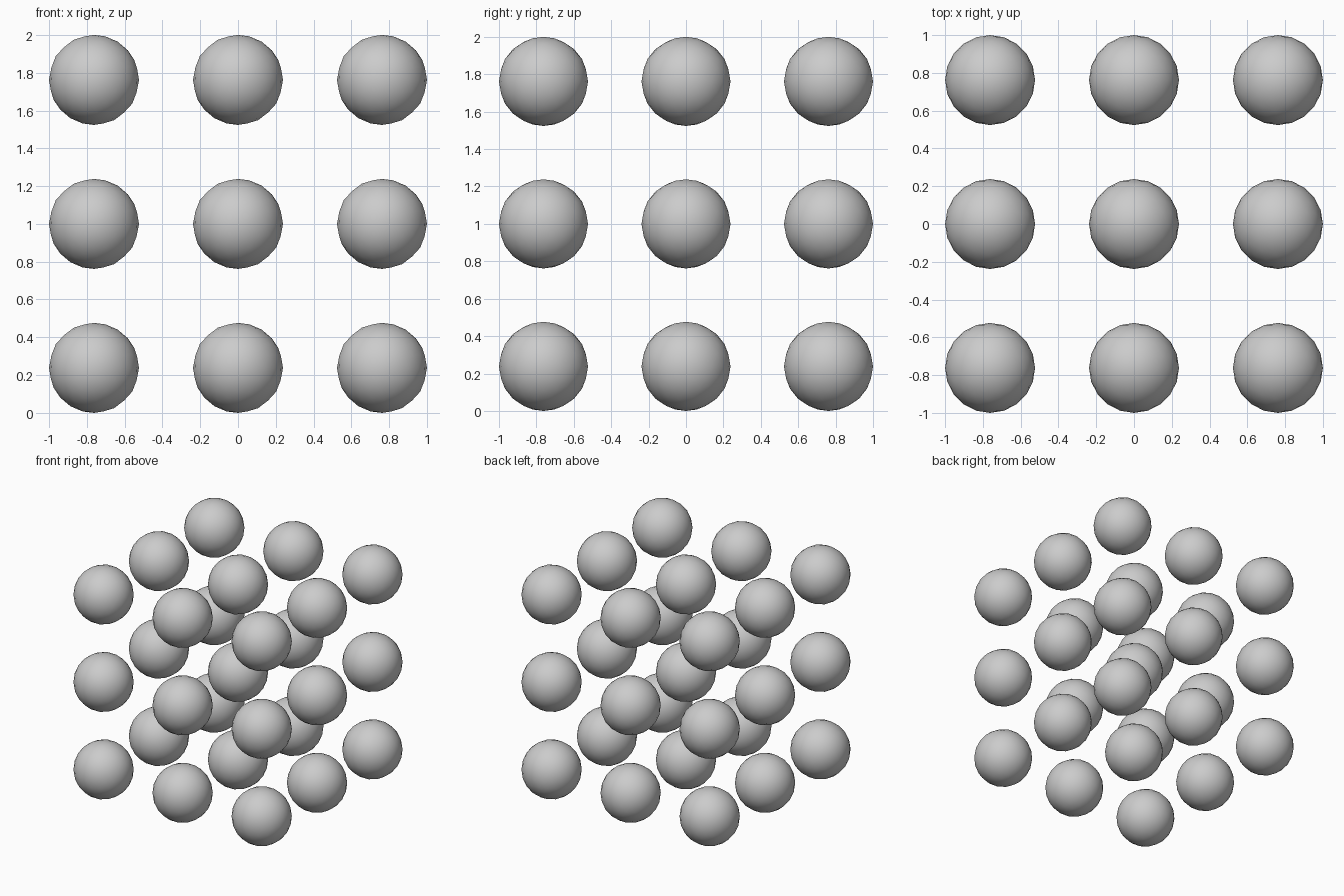
import bpy
from itertools import product

if "Cube" in bpy.data.objects:
    bpy.data.objects.remove(bpy.data.objects["Cube"])

R = 1 / 4.2        # ball radius: three balls plus gaps span 2 units
STEP = 1.6         # spacing as a multiple of the ball's size on each axis

# One smooth icosphere shared by all balls
bpy.ops.mesh.primitive_ico_sphere_add(subdivisions=3, radius=R)
first = bpy.context.object
bpy.ops.object.shade_smooth()
mesh = first.data
mesh.name = "ball"
size = [max(v.co[i] for v in mesh.vertices) - min(v.co[i] for v in mesh.vertices)
        for i in range(3)]
bpy.data.objects.remove(first)

# 3 x 3 x 3 lattice of balls
for i, j, k in product((-1, 0, 1), repeat=3):
    ball = bpy.data.objects.new(f"ball_{i + 2}_{j + 2}_{k + 2}", mesh)
    ball.location = (i * STEP * size[0], j * STEP * size[1], 1 + k * STEP * size[2])
    bpy.context.collection.objects.link(ball)
